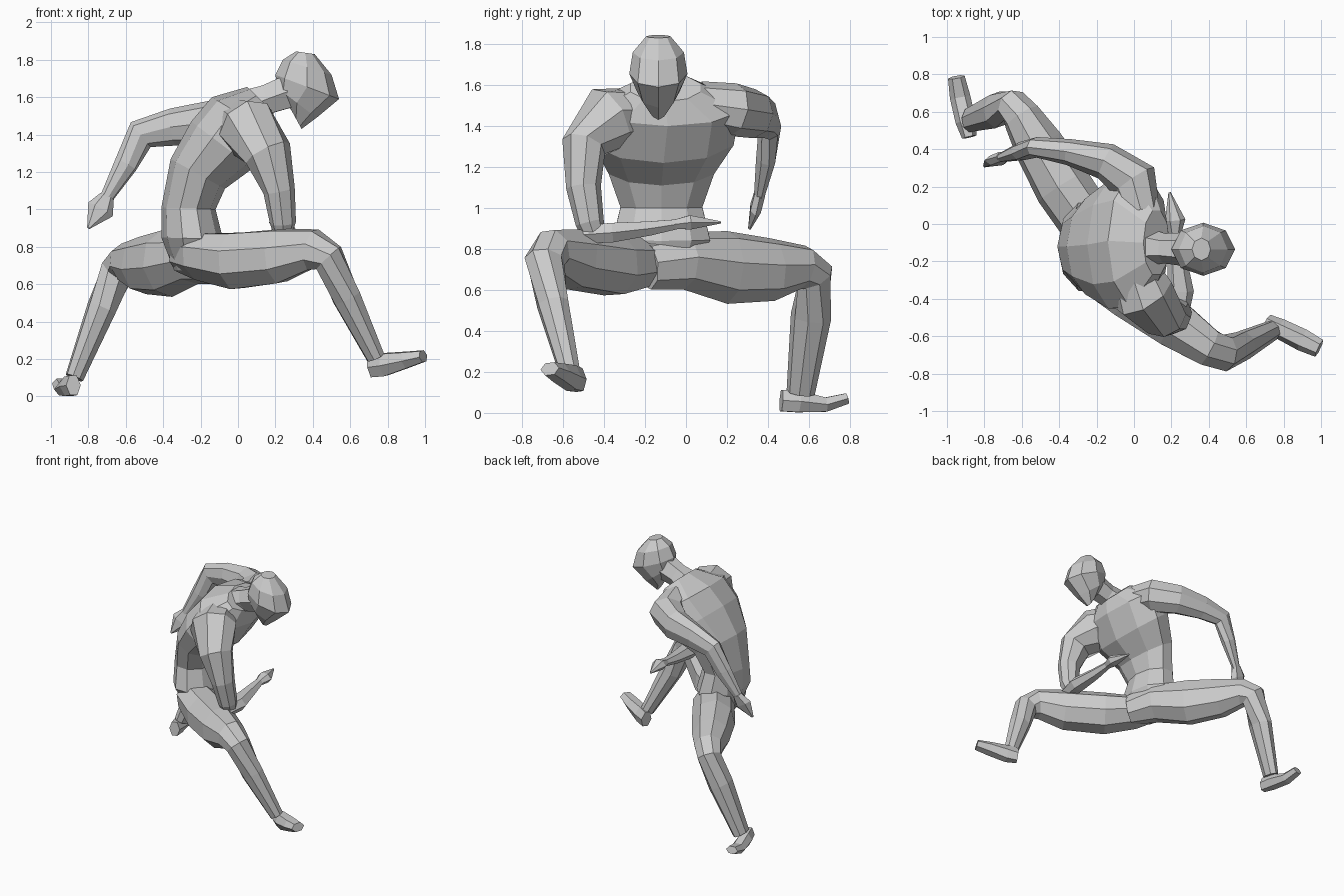
import bpy, bmesh
from math import cos, sin, pi
from mathutils import Vector


def skin(name, rings):
    """Flat-faced skin over equal-length rings of points, capped at both ends."""
    bm = bmesh.new()
    vs = [[bm.verts.new(p) for p in r] for r in rings]
    n = len(vs[0])
    for a, b in zip(vs, vs[1:]):
        for i in range(n):
            j = (i + 1) % n
            bm.faces.new((a[i], a[j], b[j], b[i]))
    bm.faces.new(vs[0][::-1])
    bm.faces.new(vs[-1])
    bmesh.ops.recalc_face_normals(bm, faces=bm.faces[:])
    me = bpy.data.meshes.new(name)
    bm.to_mesh(me)
    bm.free()
    ob = bpy.data.objects.new(name, me)
    bpy.context.collection.objects.link(ob)
    return ob


def limb(name, pts, ref, n=8):
    """Tube along (x, y, z, side half-size, ref half-size); ref fixes its roll."""
    c = [Vector(p[:3]) for p in pts]
    rings = []
    for k, p in enumerate(pts):
        t = Vector((0, 0, 0))
        if k > 0:
            t += (c[k] - c[k - 1]).normalized()
        if k < len(c) - 1:
            t += (c[k + 1] - c[k]).normalized()
        t.normalize()
        v = Vector(ref)
        v = (v - t * v.dot(t)).normalized()
        u = t.cross(v)
        rings.append([c[k] + u * p[3] * cos(2 * pi * i / n) + v * p[4] * sin(2 * pi * i / n)
                      for i in range(n)])
    return skin(name, rings)


def body(name, secs, n=8):
    """Sections (front x, front z, back x, back z, centre y, half-width)."""
    rings = []
    for fx, fz, bx, bz, y, w in secs:
        f, b = Vector((fx, y, fz)), Vector((bx, y, bz))
        m, d = (f + b) / 2, (f - b) / 2
        rings.append([m + d * cos(2 * pi * i / n) + Vector((0, w * sin(2 * pi * i / n), 0))
                      for i in range(n)])
    return skin(name, rings)


# Torso, curled forward from pelvis to neck base
body("torso", [
    (-0.14, 0.68, -0.34, 0.67, -0.11, 0.15),
    (-0.08, 0.84, -0.41, 0.85, -0.12, 0.25),
    (-0.12, 1.00, -0.41, 1.01, -0.12, 0.21),
    (-0.07, 1.11, -0.36, 1.27, -0.12, 0.27),
    (0.08, 1.22, -0.25, 1.47, -0.11, 0.36),
    (0.19, 1.40, -0.14, 1.60, -0.09, 0.37),
    (0.19, 1.52, 0.05, 1.655, -0.10, 0.18),
], n=10)

# Neck and downturned head
limb("neck", [(0.04, -0.12, 1.54, 0.11, 0.11), (0.16, -0.13, 1.59, 0.08, 0.09),
              (0.27, -0.135, 1.63, 0.09, 0.10)], (0, 0, 1), 6)
body("head", [
    (0.34, 1.43, 0.28, 1.54, -0.135, 0.04),
    (0.42, 1.49, 0.21, 1.65, -0.135, 0.105),
    (0.54, 1.59, 0.20, 1.72, -0.135, 0.142),
    (0.50, 1.72, 0.24, 1.80, -0.135, 0.125),
    (0.41, 1.83, 0.31, 1.845, -0.135, 0.06),
])

# Right arm, elbow resting on the thigh
limb("right_upper_arm", [
    (-0.02, -0.22, 1.47, 0.12, 0.13), (0.05, -0.38, 1.44, 0.16, 0.17),
    (0.16, -0.50, 1.30, 0.11, 0.13), (0.22, -0.50, 1.10, 0.085, 0.085),
    (0.24, -0.47, 0.93, 0.07, 0.07), (0.24, -0.44, 0.84, 0.05, 0.04)], (1, 0, 0))
limb("right_forearm", [
    (0.24, -0.50, 0.87, 0.05, 0.05), (0.25, -0.36, 0.88, 0.07, 0.055),
    (0.23, -0.18, 0.90, 0.05, 0.04), (0.22, -0.05, 0.92, 0.032, 0.028)], (0, 0, 1), 6)
limb("right_hand", [
    (0.22, -0.06, 0.92, 0.03, 0.025), (0.22, 0.02, 0.93, 0.055, 0.04),
    (0.19, 0.17, 0.93, 0.006, 0.006)], (0, 0, 1), 6)

# Left arm, swung backwards
limb("left_arm", [
    (0.04, 0.06, 1.51, 0.10, 0.11), (0.00, 0.23, 1.48, 0.13, 0.13),
    (-0.15, 0.335, 1.46, 0.10, 0.12), (-0.35, 0.385, 1.44, 0.07, 0.10),
    (-0.52, 0.41, 1.40, 0.055, 0.085), (-0.60, 0.39, 1.24, 0.05, 0.065),
    (-0.71, 0.355, 1.05, 0.025, 0.035)], (0, 0, 1))
limb("left_hand", [
    (-0.70, 0.36, 1.07, 0.04, 0.03), (-0.735, 0.34, 1.00, 0.075, 0.03),
    (-0.80, 0.31, 0.90, 0.008, 0.008)], (0, 1, 0), 6)

# Right leg, stepping forward; both thighs run together at the crotch
limb("right_leg", [
    (-0.29, -0.10, 0.77, 0.10, 0.11), (-0.19, -0.23, 0.745, 0.165, 0.13),
    (-0.01, -0.36, 0.725, 0.165, 0.16),
    (0.22, -0.54, 0.75, 0.135, 0.155), (0.40, -0.66, 0.785, 0.105, 0.115),
    (0.485, -0.69, 0.74, 0.10, 0.09), (0.58, -0.65, 0.53, 0.08, 0.08),
    (0.735, -0.57, 0.21, 0.055, 0.05)], (0.3, 0.2, 1))
limb("right_foot", [
    (0.71, -0.52, 0.16, 0.04, 0.065), (0.78, -0.56, 0.17, 0.055, 0.07),
    (0.90, -0.62, 0.195, 0.06, 0.05), (0.99, -0.665, 0.215, 0.05, 0.035)],
    (-0.25, 0, 1), 6)

# Left leg, braced behind
limb("left_leg", [
    (-0.12, -0.19, 0.72, 0.10, 0.12), (-0.23, -0.02, 0.74, 0.15, 0.14),
    (-0.38, 0.20, 0.71, 0.155, 0.18),
    (-0.51, 0.42, 0.70, 0.135, 0.155), (-0.60, 0.57, 0.71, 0.105, 0.11),
    (-0.645, 0.63, 0.67, 0.09, 0.10), (-0.73, 0.61, 0.47, 0.10, 0.08),
    (-0.875, 0.56, 0.10, 0.07, 0.05)], (-0.3, 0.2, 1))
limb("left_foot", [
    (-0.88, 0.465, 0.06, 0.04, 0.06), (-0.90, 0.55, 0.055, 0.055, 0.06),
    (-0.93, 0.68, 0.04, 0.055, 0.04), (-0.95, 0.785, 0.07, 0.045, 0.03)],
    (0, -0.1, 1), 6)
